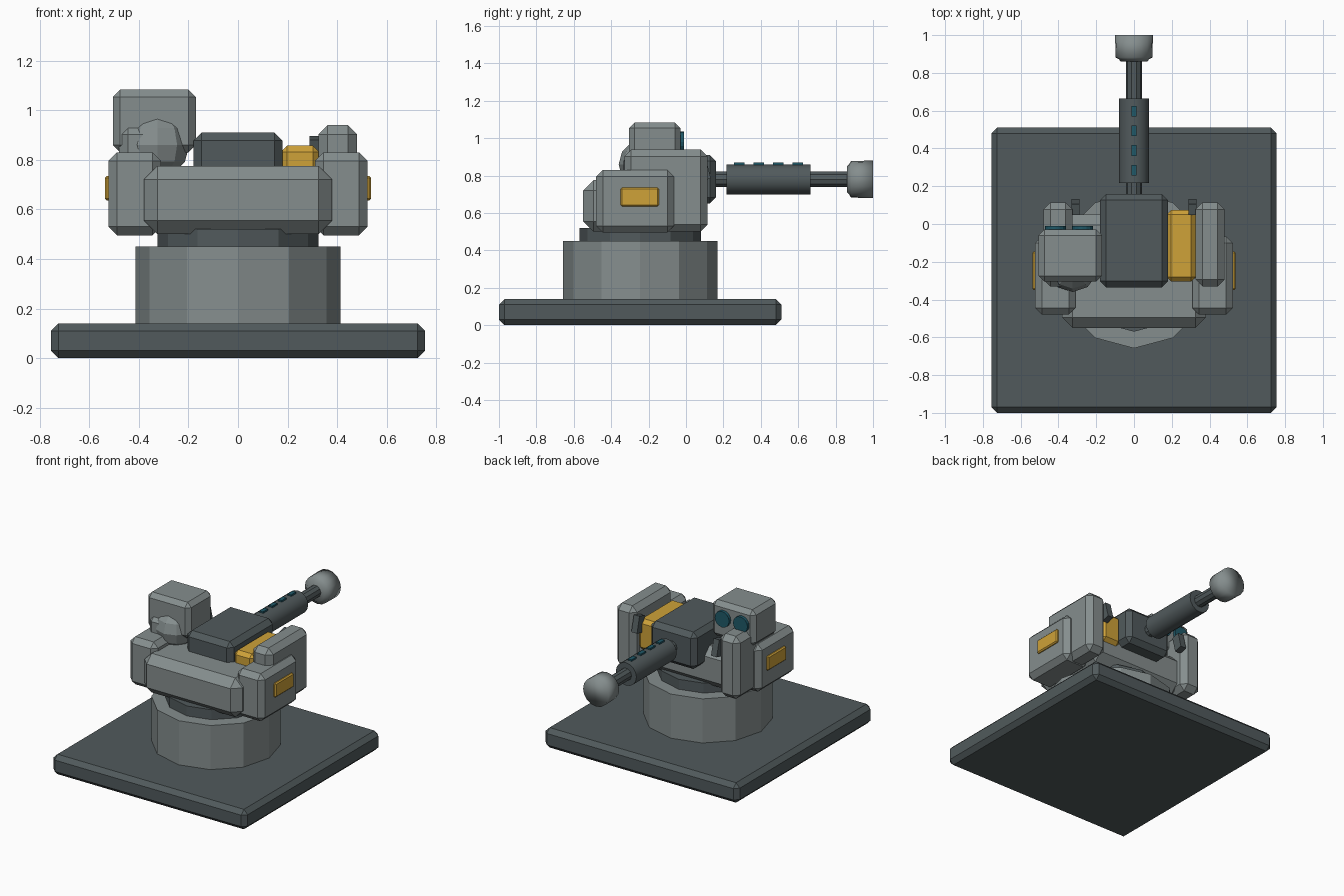
import bpy, bmesh, math
from mathutils import Matrix

if "Cube" in bpy.data.objects:
    bpy.data.objects.remove(bpy.data.objects["Cube"])


def material(name, rgb):
    m = bpy.data.materials.new(name)
    m.diffuse_color = (*rgb, 1)
    m.use_nodes = True
    m.node_tree.nodes["Principled BSDF"].inputs["Base Color"].default_value = m.diffuse_color
    return m


LIGHT = material("light grey armour", (0.235, 0.27, 0.27))
DARK = material("dark grey metal", (0.082, 0.102, 0.107))
YELLOW = material("warning yellow", (0.62, 0.36, 0.04))
TEAL = material("teal glass", (0.014, 0.10, 0.14))


def finish(bm, name, mat, smooth=False):
    mesh = bpy.data.meshes.new(name)
    bmesh.ops.recalc_face_normals(bm, faces=bm.faces)
    for f in bm.faces:
        f.smooth = smooth
    bm.to_mesh(mesh)
    bm.free()
    mesh.materials.append(mat)
    ob = bpy.data.objects.new(name, mesh)
    bpy.context.collection.objects.link(ob)
    return ob


def box(name, x, y, z, mat, bevel=0.0, tilt=0.0):
    """Chamfered box from (min, max) ranges, optionally tilted about x."""
    bm = bmesh.new()
    bmesh.ops.create_cube(bm, size=1)
    size = [r[1] - r[0] for r in (x, y, z)]
    bmesh.ops.scale(bm, vec=size, verts=bm.verts)
    if bevel:
        bmesh.ops.bevel(bm, geom=bm.edges[:], offset=bevel, segments=1,
                        affect='EDGES', profile=0.5)
    bmesh.ops.rotate(bm, matrix=Matrix.Rotation(tilt, 3, 'X'), verts=bm.verts)
    bmesh.ops.translate(bm, vec=[sum(r) / 2 for r in (x, y, z)], verts=bm.verts)
    return finish(bm, name, mat)


def lathe(name, profile, sides, mat, centre, along_y=False, smooth=False):
    """Closed solid of revolution; profile is (radius, distance along axis)."""
    bm = bmesh.new()
    rings = []
    for r, h in profile:
        ring = []
        for i in range(sides):
            a = math.tau * i / sides
            u, v = r * math.cos(a), r * math.sin(a)
            p = (u, h, v) if along_y else (u, v, h)
            ring.append(bm.verts.new([p[k] + centre[k] for k in range(3)]))
        rings.append(ring)
    for a, b in zip(rings, rings[1:]):
        for i in range(sides):
            j = (i + 1) % sides
            bm.faces.new((a[i], a[j], b[j], b[i]))
    bm.faces.new(rings[0])
    bm.faces.new(rings[-1])
    return finish(bm, name, mat, smooth)


# Floor plate, pedestal and turning ring
box("base_plate", (-0.755, 0.755), (-1.0, 0.51), (0, 0.14), DARK, 0.03)
lathe("pedestal", [(0.413, 0.14), (0.413, 0.45)], 12, LIGHT, (0, -0.245, 0))
lathe("turning_ring", [(0.325, 0.45), (0.325, 0.52)], 12, DARK, (0, -0.245, 0))

# Turret body
box("hull", (-0.38, 0.38), (-0.55, 0.05), (0.50, 0.775), LIGHT, 0.055)

# Mirrored side armour
for side, s in (("left", -1), ("right", 1)):
    def span(a, b):
        return tuple(sorted((s * a, s * b)))
    box(side + "_side_pod", span(0.31, 0.523), (-0.48, -0.065), (0.495, 0.83), LIGHT, 0.035)
    box(side + "_inner_pod", span(0.325, 0.48), (-0.33, 0.115), (0.50, 0.94), LIGHT, 0.037)
    box(side + "_side_marker", span(0.51, 0.537), (-0.35, -0.145), (0.635, 0.735), YELLOW, 0.008)
    box(side + "_grip", span(0.288, 0.332), (0.06, 0.12), (0.775, 0.89), DARK, 0.0, 0.25)

# Breech and ammunition box
box("breech", (-0.18, 0.18), (-0.335, 0.16), (0.65, 0.91), DARK, 0.033)
box("ammunition_box", (0.172, 0.328), (-0.305, 0.075), (0.64, 0.857), YELLOW, 0.025)

# Gun: inner tube, sleeve and muzzle
AXIS = (0, 0, 0.78)
lathe("inner_barrel", [(0.043, 0.12), (0.043, 0.90)], 10, DARK, AXIS, True)
sleeve = lathe("barrel_sleeve", [(0.08, 0.217), (0.08, 0.665)], 16, DARK, AXIS, True, True)
for f in sleeve.data.polygons:
    if abs(f.normal.y) > 0.9:
        f.use_smooth = False
lathe("muzzle", [(0.07, 0.86), (0.08, 0.872), (0.098, 0.882), (0.1, 1.0)], 16,
      LIGHT, AXIS, True, True)
for i in range(4):
    y = 0.285 + 0.104 * i
    box(f"barrel_light_{i + 1}", (-0.014, 0.014), (y - 0.028, y + 0.028), (0.84, 0.869), TEAL)

# Sensor head with ball joint and two lenses
box("sensor_head", (-0.505, -0.17), (-0.305, -0.03), (0.83, 1.083), LIGHT, 0.03)
bm = bmesh.new()
bmesh.ops.create_uvsphere(bm, u_segments=10, v_segments=6, radius=0.135,
                          matrix=Matrix.Translation((-0.325, -0.225, 0.86)))
finish(bm, "head_joint", LIGHT)
for name, x in (("left_lens", -0.415), ("right_lens", -0.272)):
    lathe(name, [(0.056, -0.04), (0.056, -0.01)], 16, TEAL, (x, 0, 0.98), True)
